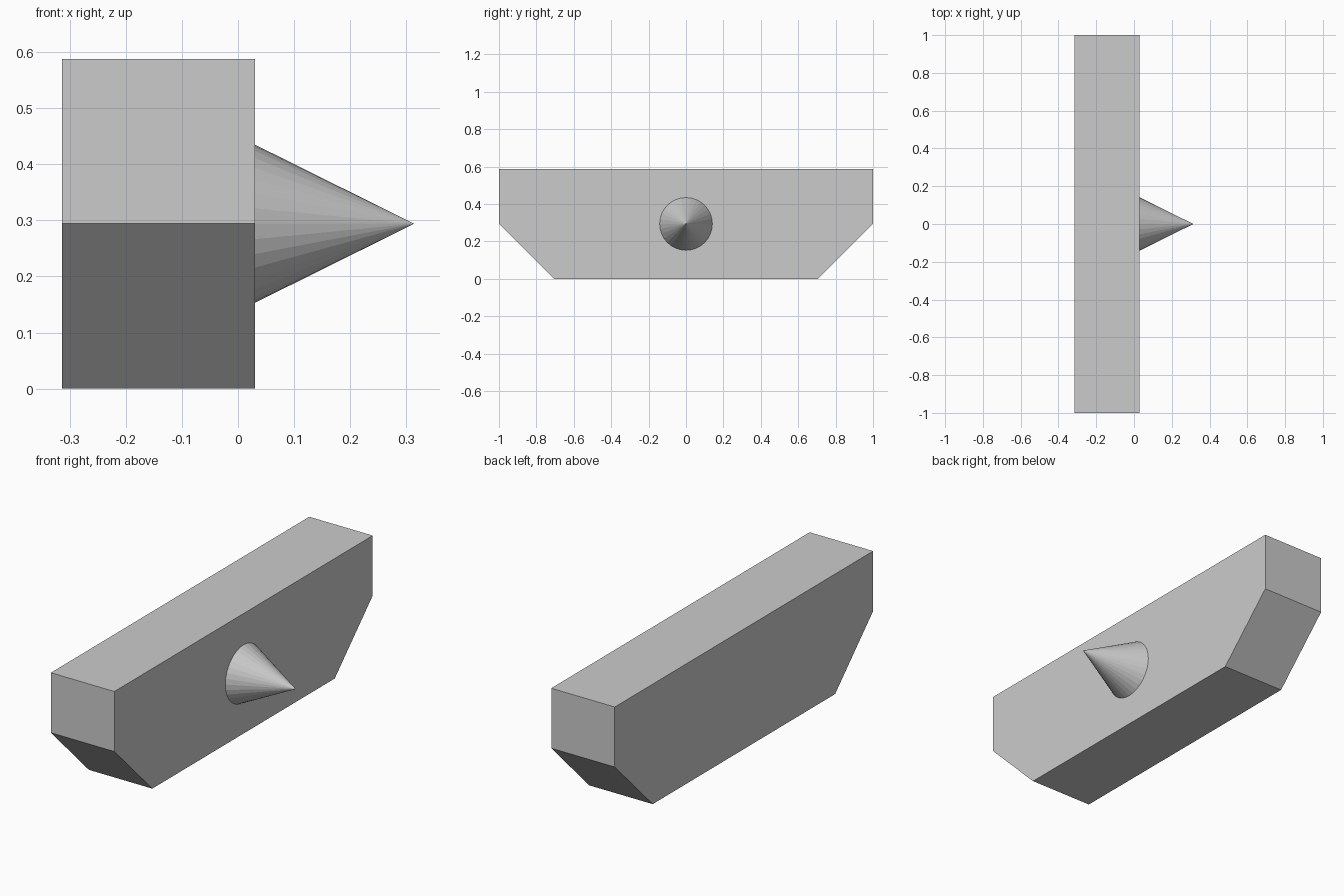
import bpy, bmesh, math
from mathutils import Matrix

if "Cube" in bpy.data.objects:
    bpy.data.objects.remove(bpy.data.objects["Cube"])

BACK_X, FRONT_X, TIP_X = -0.314, 0.03, 0.314
HEIGHT = 0.588


def add_object(name, bm):
    bmesh.ops.recalc_face_normals(bm, faces=bm.faces)
    mesh = bpy.data.meshes.new(name)
    bm.to_mesh(mesh)
    bm.free()
    obj = bpy.data.objects.new(name, mesh)
    bpy.context.collection.objects.link(obj)
    return obj


# Body: bar profile with chamfered lower corners, extruded along x
half = [(0.706, 0), (1, HEIGHT / 2), (1, HEIGHT)]
profile = half + [(-y, z) for y, z in reversed(half)]
bm = bmesh.new()
face = bm.faces.new([bm.verts.new((BACK_X, y, z)) for y, z in profile])
ext = bmesh.ops.extrude_face_region(bm, geom=[face], use_keep_orig=True)
verts = [g for g in ext["geom"] if isinstance(g, bmesh.types.BMVert)]
bmesh.ops.translate(bm, verts=verts, vec=(FRONT_X - BACK_X, 0, 0))
add_object("body", bm)

# Spike: flat-shaded cone pointing along +x from the middle of the body
bm = bmesh.new()
bmesh.ops.create_cone(
    bm, cap_ends=True, segments=32, radius1=0.141, radius2=0,
    depth=TIP_X - FRONT_X,
    matrix=Matrix.Translation(((FRONT_X + TIP_X) / 2, 0, HEIGHT / 2))
    @ Matrix.Rotation(math.pi / 2, 4, "Y"))
bmesh.ops.remove_doubles(bm, verts=bm.verts, dist=1e-5)
add_object("spike", bm)
